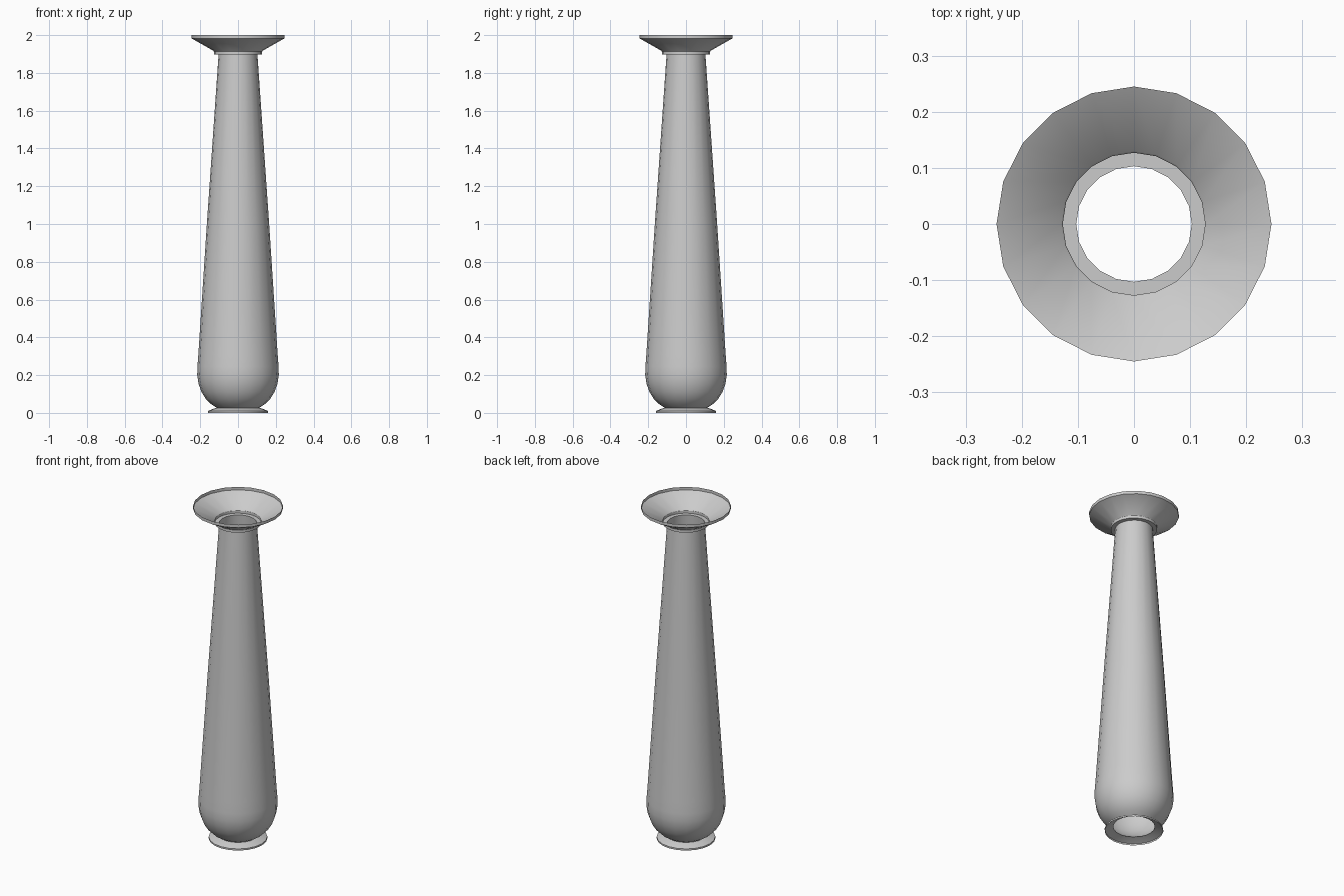
import bpy, bmesh, math

if "Cube" in bpy.data.objects:
    bpy.data.objects.remove(bpy.data.objects["Cube"])

SIDES = 20


def lathe(name, profile):
    """Open, single-walled surface of revolution around z."""
    bm = bmesh.new()
    rings = []
    for r, z in profile:
        rings.append([bm.verts.new((r * math.cos(2 * math.pi * i / SIDES),
                                    r * math.sin(2 * math.pi * i / SIDES), z))
                      for i in range(SIDES)])
    for low, high in zip(rings, rings[1:]):
        for i in range(SIDES):
            j = (i + 1) % SIDES
            bm.faces.new((low[i], low[j], high[j], high[i]))
    mesh = bpy.data.meshes.new(name)
    bm.to_mesh(mesh)
    bm.free()
    obj = bpy.data.objects.new(name, mesh)
    bpy.context.collection.objects.link(obj)
    bpy.ops.object.select_all(action='DESELECT')
    obj.select_set(True)
    bpy.context.view_layer.objects.active = obj
    bpy.ops.object.shade_smooth_by_angle(angle=math.radians(30))
    return obj


# Flared foot, open underneath
lathe("foot", [(0.16, 0), (0.16, 0.01), (0.125, 0.024), (0.113, 0.027)])

# Rounded belly tapering to the neck
lathe("body", [(0.113, 0.027), (0.143, 0.047), (0.171, 0.075), (0.193, 0.11),
               (0.209, 0.154), (0.216, 0.20), (0.215, 0.245), (0.21, 0.31),
               (0.165, 1.0), (0.103, 1.897)])

# Collar ring and flared lip, open at the top
lathe("collar_and_lip", [(0.103, 1.897), (0.127, 1.897), (0.127, 1.912),
                         (0.13, 1.917), (0.245, 1.982), (0.245, 2.0)])
